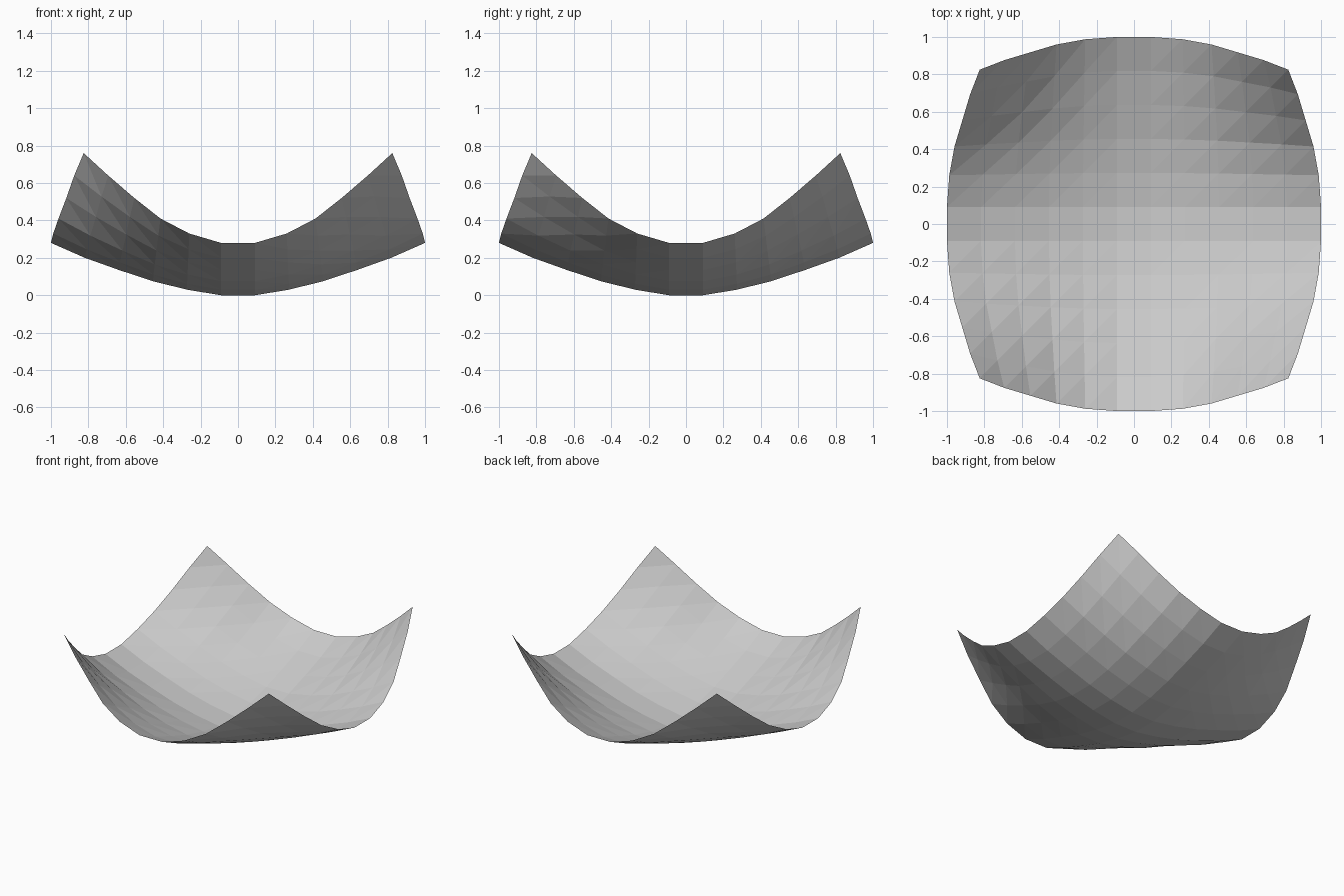
import bpy

if "Cube" in bpy.data.objects:
    bpy.data.objects.remove(bpy.data.objects["Cube"])

# Quarter profiles, sampled from the centre outwards (six steps per side)
N = 12
RISE = [0.0, 0.03, 0.075, 0.135, 0.20, 0.28]    # height along the middle rows
LIFT = [0.0, 0.10, 0.275, 0.525, 0.80, 1.0]     # extra lift towards the corners
PULL = [0.0, 0.07, 0.23, 0.47, 0.71, 1.0]       # inward pull towards the corners


def cloth_point(i, j):
    """Position of grid point i, j on the sagging sheet."""
    u, v = (2 * i - N + 1) / (N - 1), (2 * j - N + 1) / (N - 1)
    a = i - N // 2 if u > 0 else N // 2 - 1 - i
    b = j - N // 2 if v > 0 else N // 2 - 1 - j
    pull = 0.175 * PULL[a] * PULL[b]
    x = (abs(u) - pull) * (1 if u > 0 else -1)
    y = (abs(v) - pull) * (1 if v > 0 else -1)
    return x, y, RISE[a] + RISE[b] + 0.2 * LIFT[a] * LIFT[b]


# Single square sheet hanging from its four corners
verts = [cloth_point(i, j) for j in range(N) for i in range(N)]
faces = []
for j in range(N - 1):
    for i in range(N - 1):
        p = j * N + i
        faces += [(p, p + 1, p + N + 1), (p, p + N + 1, p + N)]

mesh = bpy.data.meshes.new("hanging_cloth")
mesh.from_pydata(verts, [], faces)
mesh.update()
cloth = bpy.data.objects.new("hanging_cloth", mesh)
bpy.context.collection.objects.link(cloth)
